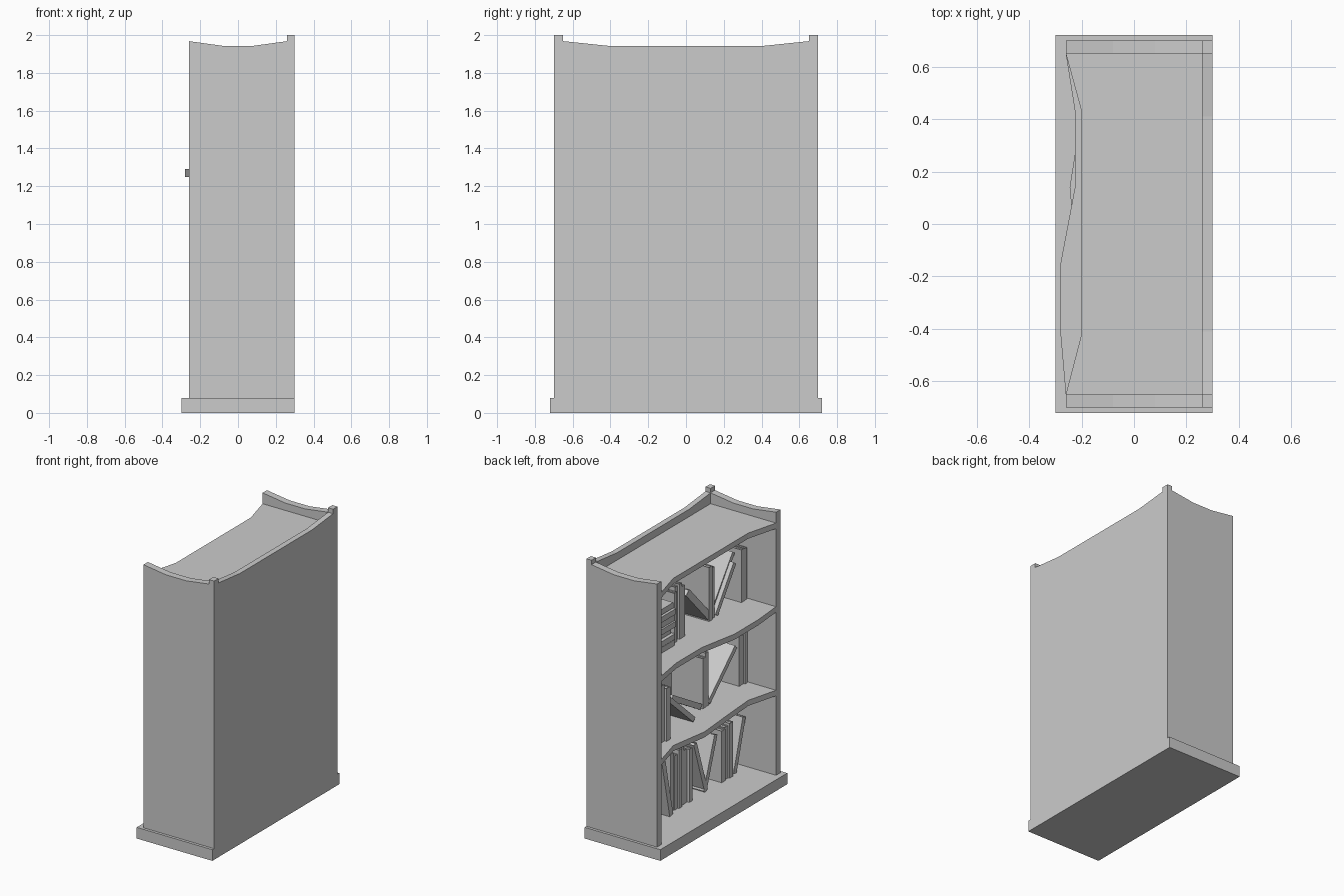
import bpy, bmesh, math, random
from mathutils import Matrix, Vector

if "Cube" in bpy.data.objects:
    bpy.data.objects.remove(bpy.data.objects["Cube"])

random.seed(4)


def finish(name, bm):
    bmesh.ops.recalc_face_normals(bm, faces=bm.faces)
    me = bpy.data.meshes.new(name)
    bm.to_mesh(me)
    bm.free()
    ob = bpy.data.objects.new(name, me)
    bpy.context.collection.objects.link(ob)
    return ob


def prism(name, pts, axis, lo, hi):
    """Extrude a 2D outline along x, y or z from lo to hi."""
    put = {'x': lambda p: (lo, p[0], p[1]),
           'y': lambda p: (p[0], lo, p[1]),
           'z': lambda p: (p[0], p[1], lo)}[axis]
    step = Vector([(hi - lo) if axis == a else 0 for a in 'xyz'])
    bm = bmesh.new()
    face = bm.faces.new([bm.verts.new(put(p)) for p in pts])
    ext = bmesh.ops.extrude_face_region(bm, geom=[face])
    bmesh.ops.translate(bm, vec=step, verts=[v for v in ext['geom'] if isinstance(v, bmesh.types.BMVert)])
    return finish(name, bm)


def add_box(bm, lo, hi):
    lo, hi = Vector(lo), Vector(hi)
    m = Matrix.Translation((lo + hi) / 2) @ Matrix.Diagonal((*(hi - lo), 1))
    bmesh.ops.create_cube(bm, size=1, matrix=m)


def book(y, z, thick=0.035, h=0.4, lean=0, x=-0.03, depth=0.27):
    """Book with two covers, spine and recessed pages; lean > 0 tips towards -y.
    y is the edge it rests on."""
    y0 = 0 if lean >= 0 else -thick
    y1, c, r = y0 + thick, 0.005, 0.008
    bm = bmesh.new()
    add_box(bm, (0, y0, 0), (depth, y0 + c, h))
    add_box(bm, (0, y1 - c, 0), (depth, y1, h))
    add_box(bm, (0, y0 + c, 0), (c, y1 - c, h))
    add_box(bm, (c, y0 + c, r), (depth - r, y1 - c, h - r))
    ob = finish("book", bm)
    ob.location = (x, y, z)
    ob.rotation_euler.x = math.radians(lean)


def upright_row(y0, y1, z, n, h=0.38, x=-0.03):
    """n standing books filling y0..y1."""
    t = (y1 - y0) / n
    for i in range(n):
        book(y0 + i * t, z, t * 0.94, h + random.uniform(-0.03, 0.03), 0,
             x + random.uniform(-0.01, 0.01), 0.25)


# plinth
prism("base", [(-0.3, -0.72), (0.3, -0.72), (0.3, 0.72), (-0.3, 0.72)], 'z', 0, 0.08)

# side panels with dipped top and corner post
side = [(-0.26, 0.08), (0.3, 0.08), (0.3, 2), (0.26, 2), (0.26, 1.968),
        (0.08, 1.943), (-0.08, 1.943), (-0.26, 1.968)]
prism("side_panel_front", side, 'y', -0.7, -0.65)
prism("side_panel_rear", side, 'y', 0.65, 0.7)

# back panel with dipped top
prism("back_panel", [(-0.65, 0.08), (0.65, 0.08), (0.65, 1.968), (0.41, 1.943),
                     (-0.41, 1.943), (-0.65, 1.968)], 'x', 0.26, 0.3)

# shelves with wavy front edges
ys = (0.65, 0.43, 0.14, -0.15, -0.42, -0.65)
edges = {"lower_shelf": (0.65, (-0.26, -0.2, -0.245, -0.22, -0.2, -0.26)),
         "middle_shelf": (1.25, (-0.26, -0.225, -0.225, -0.28, -0.28, -0.26)),
         "top_shelf": (1.85, (-0.26, -0.2, -0.2, -0.2, -0.2, -0.26))}
for name, (z, xs) in edges.items():
    prism(name, [(0.26, -0.65), (0.26, 0.65)] + list(zip(xs, ys)), 'z', z, z + 0.04)

# books on the bottom level
z = 0.08
upright_row(0.38, 0.64, z, 6)
book(0.27, z, 0.04, 0.42, -12, -0.06)
upright_row(-0.02, 0.21, z, 6, 0.4)
book(-0.17, z, 0.035, 0.4, -18)
book(-0.19, z, 0.035, 0.38, 19)
upright_row(-0.48, -0.35, z, 3, 0.37)
book(-0.53, z, 0.035, 0.38, 16)

# books on the lower shelf
z = 0.69
upright_row(0.36, 0.64, z, 6, 0.38, -0.12)
book(0.06, z, 0.035, 0.38, -48, -0.1)
book(-0.12, z, 0.04, 0.38, -60)
upright_row(-0.21, -0.14, z, 2, 0.38)
book(-0.23, z, 0.035, 0.42, 47)
upright_row(-0.64, -0.56, z, 3, 0.38)

# books on the middle shelf: flat stack, standing and leaning
z = 1.29
bm = bmesh.new()
for i in range(7):
    j = random.uniform(-0.015, 0.015)
    add_box(bm, (-0.06 + j, 0.22 + j, z + i * 0.045), (0.22 + j, 0.6 + j, z + i * 0.045 + 0.04))
finish("book_stack", bm)
upright_row(0.06, 0.19, z, 4, 0.38)
book(-0.22, z, 0.05, 0.38, -43)
upright_row(-0.29, -0.21, z, 2, 0.38)
book(-0.32, z, 0.035, 0.36, 35)
book(-0.33, z + 0.045, 0.03, 0.38, 36, 0.0, 0.24)
upright_row(-0.64, -0.57, z, 2, 0.38)
